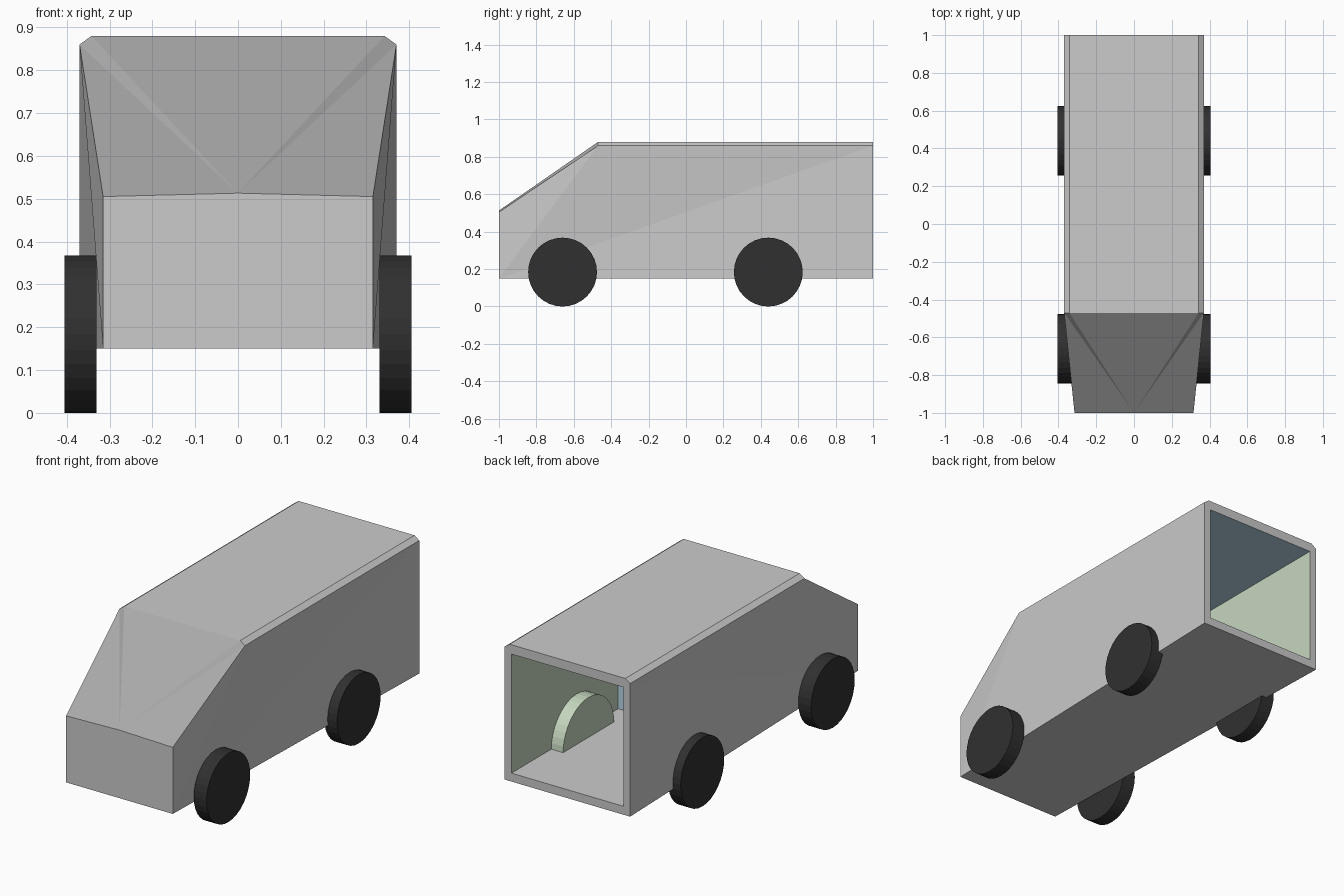
import bpy, bmesh
from math import cos, sin, pi

if "Cube" in bpy.data.objects:
    bpy.data.objects.remove(bpy.data.objects["Cube"])


def material(name, r, g, b):
    m = bpy.data.materials.new(name)
    m.diffuse_color = (r, g, b, 1)
    m.use_nodes = True
    m.node_tree.nodes["Principled BSDF"].inputs["Base Color"].default_value = m.diffuse_color
    return m


GLASS = material("dark_glass", 0.40, 0.40, 0.40)
GREEN = material("green_lining", 0.56, 0.68, 0.52)
BLUE = material("blue_lining", 0.50, 0.69, 0.82)
RUBBER = material("rubber", 0.03, 0.03, 0.03)


def add_object(name, bm, mats):
    bmesh.ops.recalc_face_normals(bm, faces=bm.faces)
    me = bpy.data.meshes.new(name)
    bm.to_mesh(me)
    bm.free()
    for m in mats:
        me.materials.append(m)
    ob = bpy.data.objects.new(name, me)
    bpy.context.collection.objects.link(ob)
    return ob


def prism(name, profile, x0, x1, mat):
    """Extrude a (y, z) outline from x0 to x1."""
    bm = bmesh.new()
    face = bm.faces.new([bm.verts.new((x0, y, z)) for y, z in profile])
    ext = bmesh.ops.extrude_face_region(bm, geom=[face])
    moved = [v for v in ext["geom"] if isinstance(v, bmesh.types.BMVert)]
    bmesh.ops.translate(bm, verts=moved, vec=(x1 - x0, 0, 0))
    # extrusion drops no start cap of its own, so make sure both ends exist
    bmesh.ops.holes_fill(bm, edges=bm.edges)
    return add_object(name, bm, [mat])


def arc(cy, cz, r, start, end, n):
    return [(cy + r * cos(start + (end - start) * i / n),
             cz + r * sin(start + (end - start) * i / n)) for i in range(n + 1)]


# Body: right half of the shell with its open cargo bay, mirrored across x = 0
P = {
    # nose
    "nose_low_mid": (0, -1, 0.15), "nose_low": (0.315, -1, 0.15),
    "nose_top": (0.315, -1, 0.505), "nose_top_mid": (0, -1, 0.513),
    # roof front
    "brow": (0.37, -0.47, 0.86), "roof": (0.342, -0.47, 0.88), "roof_mid": (0, -0.47, 0.88),
    # rear outline
    "r_low_mid": (0, 1, 0.15), "r_low": (0.37, 1, 0.15), "r_brow": (0.37, 1, 0.86),
    "r_roof": (0.342, 1, 0.88), "r_roof_mid": (0, 1, 0.88),
    # cargo opening and bulkhead
    "o_low_mid": (0, 1, 0.195), "o_low": (0.33, 1, 0.195),
    "o_top": (0.33, 1, 0.83), "o_top_mid": (0, 1, 0.83),
    "b_low_mid": (0, 0.1, 0.195), "b_low": (0.33, 0.1, 0.195),
    "b_top": (0.33, 0.1, 0.83), "b_top_mid": (0, 0.1, 0.83),
}
FACES = [
    # painted panels
    ("nose_low_mid nose_low nose_top nose_top_mid", 0),
    ("nose_low_mid r_low_mid r_low nose_low", 0),
    ("nose_low r_low r_brow", 0),
    ("nose_low r_brow brow", 0),
    ("nose_low brow nose_top", 0),
    ("brow r_brow r_roof roof", 0),
    ("roof r_roof r_roof_mid roof_mid", 0),
    # windscreen
    ("nose_top_mid roof roof_mid", 1),
    ("nose_top_mid brow roof", 1),
    ("nose_top_mid nose_top brow", 1),
    # rear frame
    ("r_low_mid o_low_mid o_low r_low", 0),
    ("r_low o_low o_top r_brow", 0),
    ("r_brow o_top o_top_mid r_roof_mid r_roof", 0),
    # cargo bay: floor, wall, ceiling, bulkhead
    ("o_low_mid b_low_mid b_low o_low", 0),
    ("o_low b_low b_top o_top", 2),
    ("o_top b_top b_top_mid o_top_mid", 3),
    ("b_low_mid b_top_mid b_top b_low", 3),
]
bm = bmesh.new()
verts = {k: bm.verts.new(co) for k, co in P.items()}
for names, slot in FACES:
    bm.faces.new([verts[n] for n in names.split()]).material_index = slot
bmesh.ops.mirror(bm, geom=bm.verts[:] + bm.edges[:] + bm.faces[:], axis='X', merge_dist=1e-4)
bmesh.ops.remove_doubles(bm, verts=bm.verts, dist=1e-4)
add_object("van_body", bm, [None, GLASS, GREEN, BLUE])

# Wheels and the rear wheel boxes inside the cargo bay
WHEEL_R = 0.184
for side, s in (("right", 1), ("left", -1)):
    for end, y in (("front", -0.66), ("rear", 0.44)):
        circle = arc(y, WHEEL_R, WHEEL_R, 0, 2 * pi, 32)[:-1]
        prism(f"{end}_{side}_wheel", circle, s * 0.33, s * 0.405, RUBBER)
    prism(f"{side}_wheel_box", arc(0.45, 0.193, 0.215, 0, pi, 20), s * 0.26, s * 0.333, GREEN)
